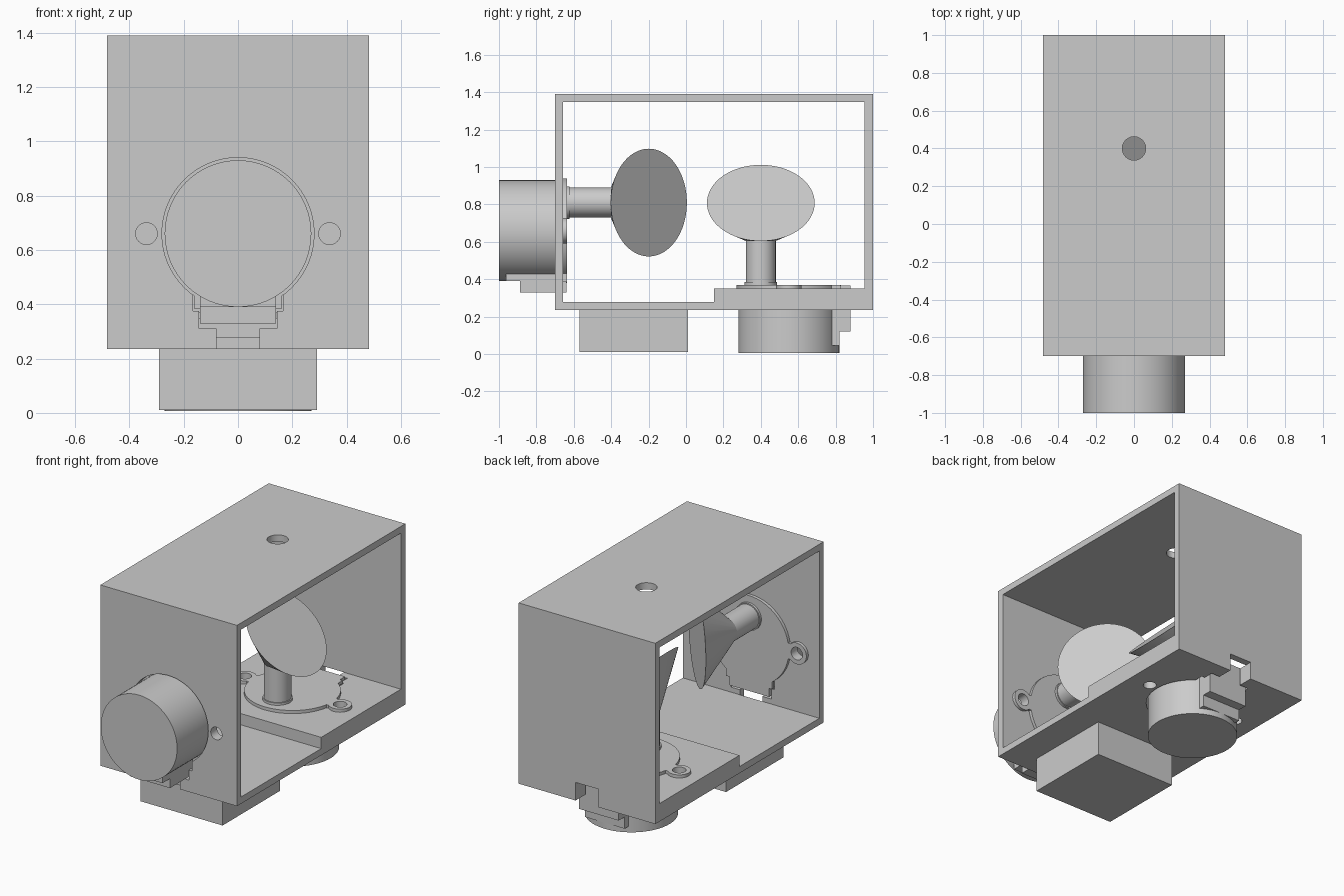
import bpy, bmesh, math
from mathutils import Matrix, Vector

cube = bpy.data.objects.get("Cube")
if cube:
    bpy.data.objects.remove(cube, do_unlink=True)

grey = bpy.data.materials.new("plain grey")
grey.use_nodes = True
colour = (0.6, 0.6, 0.6, 1)
grey.diffuse_color = colour
grey.node_tree.nodes["Principled BSDF"].inputs["Base Color"].default_value = colour
I = Matrix.Identity(4)


def finish(name, bm, M):
    bmesh.ops.recalc_face_normals(bm, faces=bm.faces[:])
    bm.transform(M)
    me = bpy.data.meshes.new(name)
    bm.to_mesh(me)
    bm.free()
    me.materials.append(grey)
    ob = bpy.data.objects.new(name, me)
    bpy.context.collection.objects.link(ob)
    return ob


def prism(name, outline, half, M=I):
    """Extrude a (y, z) outline symmetrically along x."""
    bm = bmesh.new()
    face = bm.faces.new([bm.verts.new((-half, y, z)) for y, z in outline])
    new = bmesh.ops.extrude_face_region(bm, geom=[face])["geom"]
    bmesh.ops.translate(bm, vec=(2 * half, 0, 0),
                        verts=[v for v in new if isinstance(v, bmesh.types.BMVert)])
    return finish(name, bm, M)


def box(name, half, y0, y1, z0, z1, M=I):
    return prism(name, [(y0, z0), (y1, z0), (y1, z1), (y0, z1)], half, M)


def cyl(name, x, y, z0, z1, r, M=I, n=64):
    bm = bmesh.new()
    bmesh.ops.create_cone(bm, cap_ends=True, segments=n, radius1=r, radius2=r, depth=z1 - z0)
    return finish(name, bm, M @ Matrix.Translation((x, y, (z0 + z1) / 2)))


def combine(ob, other, op="DIFFERENCE"):
    mod = ob.modifiers.new("combine", "BOOLEAN")
    mod.operation, mod.solver, mod.object = op, "EXACT", other
    bpy.context.view_layer.objects.active = ob
    bpy.ops.object.modifier_apply(modifier=mod.name)
    bpy.data.objects.remove(other, do_unlink=True)


def smooth(ob):
    bpy.ops.object.select_all(action="DESELECT")
    ob.select_set(True)
    bpy.context.view_layer.objects.active = ob
    bpy.ops.object.shade_smooth_by_angle(angle=math.radians(30))


def mirror_head(name, M):
    """Tilted round mirror with a body tapering back to the shaft."""
    bm = bmesh.new()
    tilt = Matrix.Translation((0.06, -0.15, 0.458)) @ Matrix.Rotation(math.radians(45), 4, "Y")
    bmesh.ops.create_circle(bm, segments=64, radius=0.288, matrix=tilt)
    bmesh.ops.create_circle(bm, segments=48, radius=0.08,
                            matrix=Matrix.Translation((0, -0.15, 0.255)))
    bmesh.ops.convex_hull(bm, input=bm.verts[:])
    bmesh.ops.dissolve_limit(bm, angle_limit=0.01, verts=bm.verts[:], edges=bm.edges[:])
    return finish(name, bm, M)


# Open-sided housing with a thicker floor at the back
housing = prism("housing", [(-0.7, 0.235), (1, 0.235), (1, 1.39), (-0.7, 1.39)], 0.483)
combine(housing, prism("inside", [(-0.657, 0.278), (0.15, 0.278), (0.15, 0.35),
                                  (0.955, 0.35), (0.955, 1.347), (-0.657, 1.347)], 0.6))
combine(housing, cyl("top_hole", 0, 0.4, 1.2, 1.5, 0.062))

# Base block
box("base_block", 0.29, -0.57, 0.01, 0.01, 0.235)

# Two motor units: local z is the shaft, local y points to the cable side
places = {
    "front": Matrix.Translation((0, -0.657, 0.66)) @ Matrix.Rotation(math.radians(-90), 4, "X"),
    "floor": Matrix.Translation((0, 0.55, 0.35)),
}
for place, M in places.items():
    # Openings in the housing
    combine(housing, cyl("bore", 0, 0, -0.2, 0.01, 0.28, M))
    combine(housing, box("connector_gap", 0.165, 0.1, 0.285, -0.2, 0.01, M))
    combine(housing, box("lower_gap", 0.143, 0.2, 0.35, -0.2, 0.011, M))
    combine(housing, box("cable_slot", 0.08, 0.3, 0.6, -0.2, 0.0005, M))
    for side in (-1, 1):
        combine(housing, cyl("screw_hole", side * 0.337, 0, -0.2, 0.1, 0.04, M, 32))

    # Motor can and cable connector
    smooth(cyl(place + "_motor", 0, 0, -0.343, 0.01, 0.27, M))
    box(place + "_connector", 0.14, 0.15, 0.27, -0.305, 0.01, M)
    box(place + "_connector_step", 0.14, 0.2, 0.33, -0.23, 0.018, M)

    # Mounting flange with two eared lugs
    flange = cyl(place + "_flange", 0, 0, 0.0, 0.02, 0.28, M)
    combine(flange, box("neck", 0.335, -0.05, 0.05, 0.0, 0.02, M), "UNION")
    combine(flange, box("tab", 0.162, 0.1, 0.275, 0.0, 0.02, M), "UNION")
    for side in (-1, 1):
        combine(flange, cyl("ear", side * 0.337, 0, 0.0, 0.02, 0.068, M, 32), "UNION")
    for side in (-1, 1):
        combine(flange, cyl("ear_hole", side * 0.337, 0, -0.1, 0.1, 0.04, M, 32))
    smooth(flange)

    # Offset shaft and mirror
    smooth(cyl(place + "_collar", 0, -0.15, 0.01, 0.035, 0.087, M, 48))
    smooth(cyl(place + "_shaft", 0, -0.15, 0.01, 0.26, 0.08, M, 48))
    smooth(mirror_head(place + "_mirror", M))

smooth(housing)
